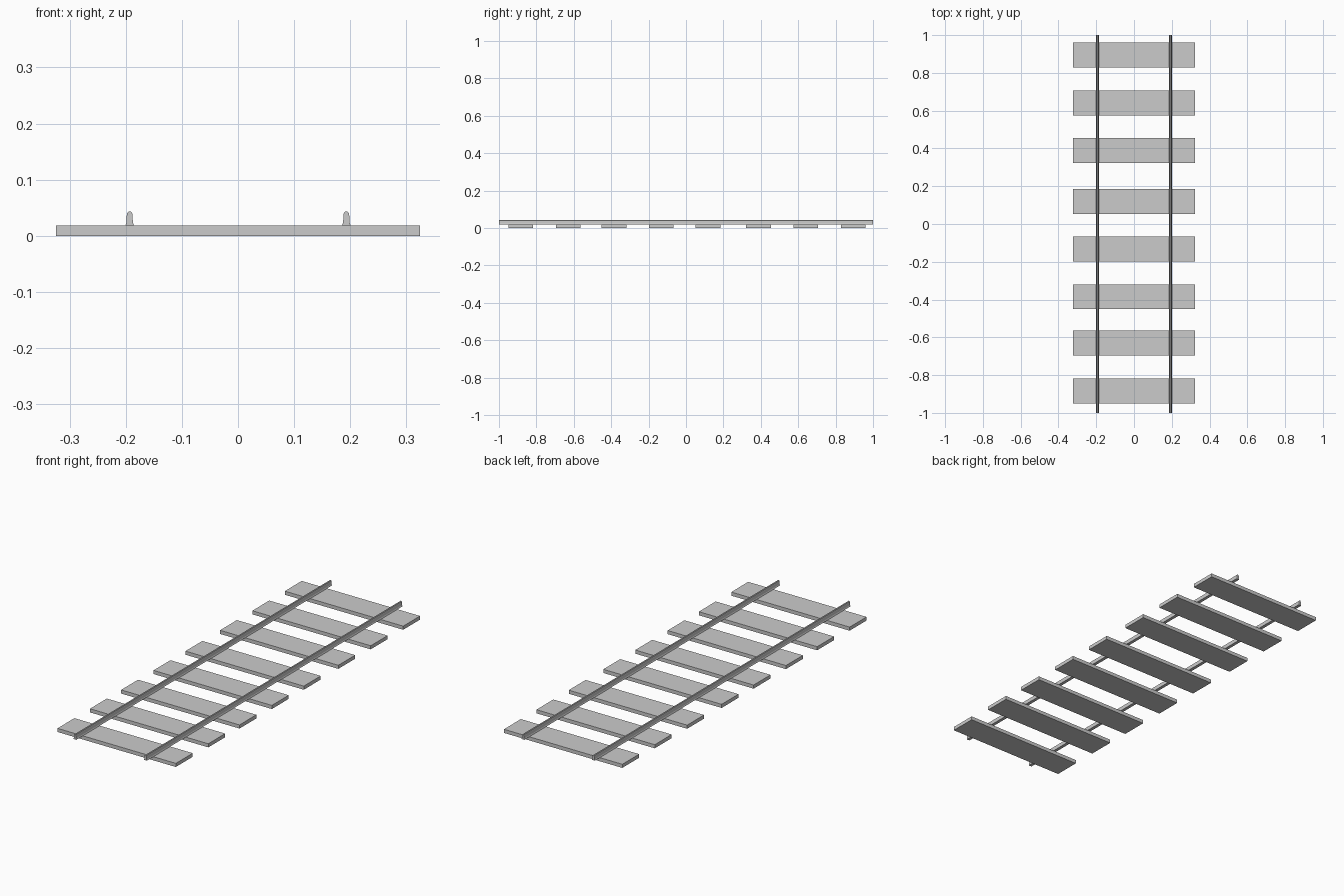
import bpy

if "Cube" in bpy.data.objects:
    bpy.data.objects.remove(bpy.data.objects["Cube"])

def prism(name, profile, y0, y1):
    """Extrude a closed x-z profile along y."""
    n = len(profile)
    verts = [(x, y, z) for y in (y0, y1) for x, z in profile]
    faces = [tuple(range(n)), tuple(range(2 * n - 1, n - 1, -1))]
    faces += [(i, i + n, (i + 1) % n + n, (i + 1) % n) for i in range(n)]
    mesh = bpy.data.meshes.new(name)
    mesh.from_pydata(verts, [], faces)
    mesh.update()
    obj = bpy.data.objects.new(name, mesh)
    bpy.context.collection.objects.link(obj)
    return obj

# Sleepers: flat planks, slightly unevenly spaced
W, H, D = 0.324, 0.018, 0.132
plank = [(-W, 0), (W, 0), (W, H), (-W, H)]
centres = [-0.883, -0.629, -0.385, -0.132, 0.118, 0.388, 0.641, 0.895]
for i, y in enumerate(centres):
    prism(f"sleeper_{i + 1}", plank, y - D / 2, y + D / 2)

# Rails: flared foot, narrow web, rounded head
half = [(0.008, H), (0.0055, 0.024), (0.0053, 0.036), (0.0042, 0.041), (0.002, 0.043)]
section = half + [(-x, z) for x, z in reversed(half)]
for name, cx in (("left_rail", -0.193), ("right_rail", 0.193)):
    prism(name, [(cx + x, z) for x, z in section], -1, 1)
